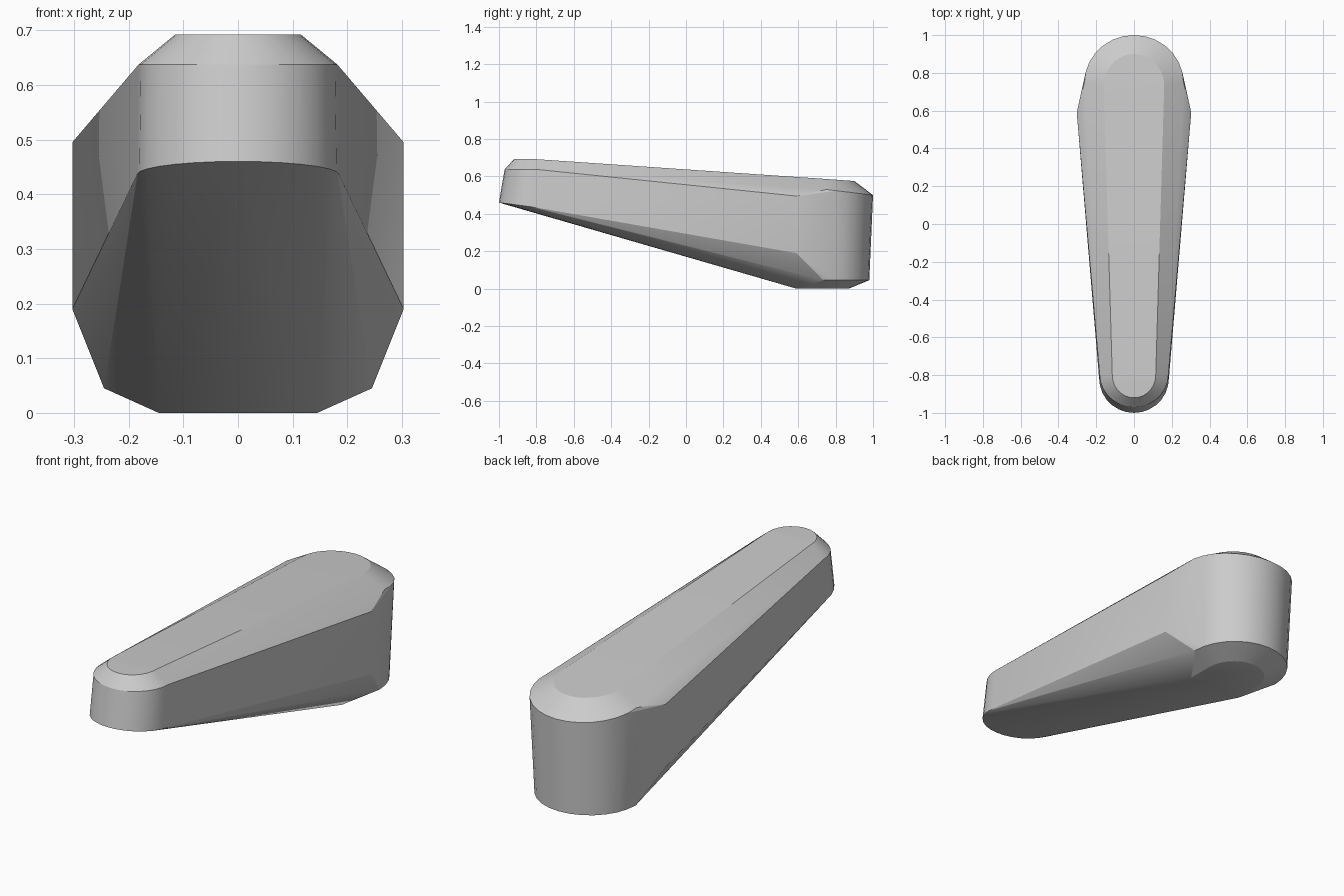
import bpy, bmesh
from math import cos, sin, pi, radians

if "Cube" in bpy.data.objects:
    bpy.data.objects.remove(bpy.data.objects["Cube"])

bm = bmesh.new()


def arc(cy, rx, ry, z, sign, n=14):
    """Half-ellipse of hull points at one end; z is a function of y."""
    for i in range(n + 1):
        a = pi * i / n
        y = cy + sign * ry * sin(a)
        bm.verts.new((rx * cos(a), y, z(y)))


# tall rounded back end: bottom rim, lower wall, upper wall, top rim
arc(0.72, 0.145, 0.15, lambda y: 0.0, 1)
arc(0.735, 0.245, 0.245, lambda y: 0.045, 1)
arc(0.75, 0.262, 0.25, lambda y: 0.50 + (1 - y) * 0.12, 1)
arc(0.735, 0.16, 0.165, lambda y: 0.64 - 0.072 * y, 1)

# small rounded nose: lower edge, upper edge, top rim
arc(-0.815, 0.185, 0.185, lambda y: 0.46 - 0.13 * (y + 1), -1)
arc(-0.795, 0.182, 0.175, lambda y: 0.637, -1)
arc(-0.80, 0.115, 0.12, lambda y: 0.692, -1)

# widest corners and the front of the flat foot
for s in (-1, 1):
    for x, y, z in ((0.303, 0.59, 0.19), (0.303, 0.59, 0.495), (0.145, 0.59, 0)):
        bm.verts.new((s * x, y, z))

# wrap everything in one chamfered, tapering skin
res = bmesh.ops.convex_hull(bm, input=bm.verts[:])
loose = [v for v in bm.verts if not v.link_faces]
bmesh.ops.delete(bm, geom=loose, context='VERTS')
bmesh.ops.dissolve_limit(bm, angle_limit=radians(1), verts=bm.verts[:], edges=bm.edges[:])
bmesh.ops.recalc_face_normals(bm, faces=bm.faces[:])

mesh = bpy.data.meshes.new("tapered_body")
bm.to_mesh(mesh)
bm.free()
body = bpy.data.objects.new("tapered_body", mesh)
bpy.context.collection.objects.link(body)
bpy.context.view_layer.objects.active = body
body.select_set(True)
bpy.ops.object.shade_smooth_by_angle(angle=radians(20))
